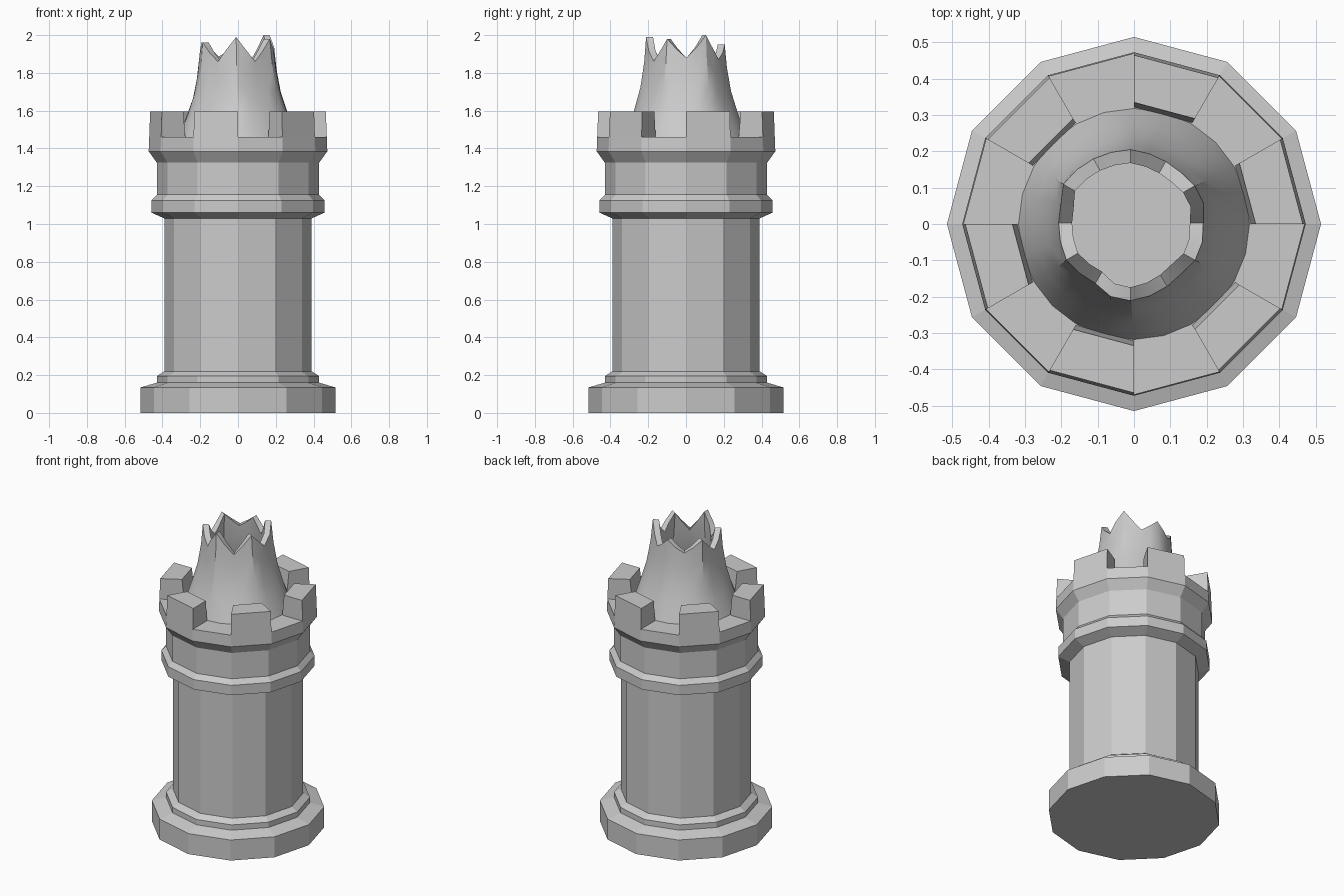
import bpy, bmesh, math, random

if "Cube" in bpy.data.objects:
    bpy.data.objects.remove(bpy.data.objects["Cube"])

random.seed(4)


def make_object(name, verts, faces):
    mesh = bpy.data.meshes.new(name)
    mesh.from_pydata(verts, [], faces)
    bm = bmesh.new()
    bm.from_mesh(mesh)
    bmesh.ops.recalc_face_normals(bm, faces=bm.faces)
    bm.to_mesh(mesh)
    bm.free()
    obj = bpy.data.objects.new(name, mesh)
    bpy.context.collection.objects.link(obj)
    return obj


def polar(r, deg, z):
    a = math.radians(deg)
    return (r * math.cos(a), r * math.sin(a), z)


def skin(rings, n):
    """Quads between successive rings, with end caps."""
    faces = [(k * n + i, k * n + (i + 1) % n, (k + 1) * n + (i + 1) % n, (k + 1) * n + i)
             for k in range(rings - 1) for i in range(n)]
    return faces + [tuple(range(n))[::-1], tuple(range((rings - 1) * n, rings * n))]


# Twelve-sided tower: plinth, shaft, collar and flared head
profile = [(0.515, 0), (0.515, 0.135), (0.43, 0.16), (0.43, 0.195), (0.39, 0.22),
           (0.39, 1.03), (0.458, 1.06), (0.458, 1.125), (0.43, 1.155),
           (0.43, 1.325), (0.473, 1.385), (0.47, 1.46)]
verts = [polar(r, 30 * i, z) for r, z in profile for i in range(12)]
make_object("tower", verts, skin(len(profile), 12))

# Six battlement blocks on alternate sides, slightly tapered
for k in range(6):
    a = 60 * k
    section = [(0.47, 1.46), (0.465, 1.595), (0.335, 1.595), (0.322, 1.46)]
    verts = [polar(r, d, z) for d in (a, a + 30) for r, z in section]
    make_object("battlement_%d" % (k + 1), verts, skin(2, 4))

# Hollow flame: outer wall up to a jagged rim, then down the inner wall
N = 24
outer = [(0.318, 0.0), (0.272, 0.27), (0.237, 0.5), (0.215, 0.75), (0.203, 1.0)]
inner = [(0.166, 1.0), (0.18, 0.7), (0.22, 0.35), (0.27, 0.0)]
peaks = [2.0, 1.95, 1.96, 1.96, 1.99, 1.98]      # 30 degrees, then every 60
valleys = [1.87, 1.88, 1.86, 1.86, 1.86, 1.88]
rim = []
for k in range(6):
    p, v, q = peaks[k], valleys[k], peaks[(k + 1) % 6]
    rim += [p, (p + v) / 2 - 0.005, v, (q + v) / 2 - 0.005]
jitter = [random.uniform(-0.008, 0.008) for _ in range(N)]

verts = []
for r, t in outer + inner:
    for i in range(N):
        ripple = 0.006 * math.cos(math.radians(90 * i)) * t + jitter[i] * t
        x, y, z = polar(r + ripple, 30 + 360 / N * i, 1.46 + (rim[i] - 1.46) * t)
        verts.append((x - 0.01 * t, y + 0.003 * t, z))
flame = make_object("flame", verts, skin(len(outer + inner), N)[:-2])

bpy.ops.object.select_all(action='DESELECT')
flame.select_set(True)
bpy.context.view_layer.objects.active = flame
bpy.ops.object.shade_smooth_by_angle(angle=math.radians(30))
